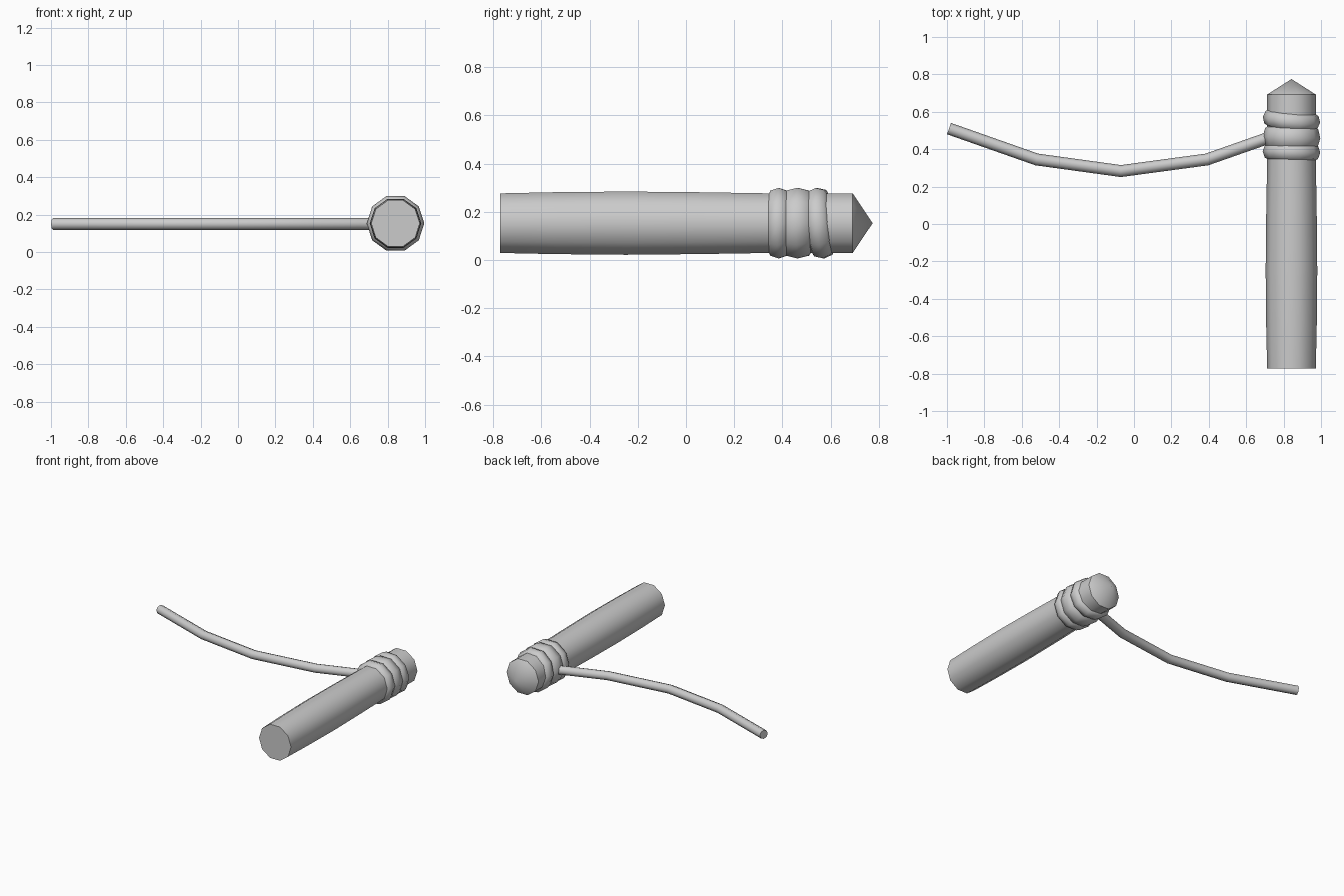
import bpy, bmesh, math
from mathutils import Matrix, Vector

cube = bpy.data.objects.get("Cube")
if cube:
    bpy.data.objects.remove(cube)

SIDES = 10
AXIS_X, AXIS_Z = 0.842, 0.153

grey = bpy.data.materials.new("plain grey")
grey.use_nodes = True
colour = (0.6, 0.6, 0.6, 1)
grey.diffuse_color = colour
grey.node_tree.nodes["Principled BSDF"].inputs["Base Color"].default_value = colour


def finish(obj, angle):
    """Give the part its colour and smooth shading with sharp edges kept."""
    obj.data.materials.clear()
    obj.data.materials.append(grey)
    bpy.ops.object.select_all(action='DESELECT')
    obj.select_set(True)
    bpy.context.view_layer.objects.active = obj
    bpy.ops.object.shade_smooth_by_angle(angle=math.radians(angle))


def lathe(name, profile, y=0.0, tilt_x=0.0, tilt_z=0.0, closed=False):
    """Turn (along, radius) points around the handle's long axis."""
    bm = bmesh.new()
    rings = []
    for along, r in profile:
        if r == 0:
            rings.append([bm.verts.new((0, along, 0))] * SIDES)
            continue
        angles = [math.tau * i / SIDES for i in range(SIDES)]
        rings.append([bm.verts.new((r * math.cos(a), along, r * math.sin(a)))
                      for a in angles])
    pairs = list(zip(rings, rings[1:]))
    if closed:
        pairs.append((rings[-1], rings[0]))
    for a, b in pairs:
        for i in range(SIDES):
            j = (i + 1) % SIDES
            bm.faces.new(dict.fromkeys((a[i], a[j], b[j], b[i])))
    if not closed:
        bm.faces.new(rings[0])
    bmesh.ops.recalc_face_normals(bm, faces=bm.faces)
    bm.transform(Matrix.Translation(Vector((AXIS_X, y, AXIS_Z)))
                 @ Matrix.Rotation(tilt_z, 4, 'Z')
                 @ Matrix.Rotation(tilt_x, 4, 'X'))
    mesh = bpy.data.meshes.new(name)
    bm.to_mesh(mesh)
    bm.free()
    obj = bpy.data.objects.new(name, mesh)
    bpy.context.collection.objects.link(obj)
    finish(obj, 50)


# Handle: slightly swollen rod with a pointed end
lathe("handle", [(-0.773, 0.13), (-0.55, 0.135), (-0.25, 0.138), (0.05, 0.135),
                 (0.35, 0.13), (0.692, 0.13), (0.775, 0)])

# Three wound bands near the pointed end, each with its own tilt
for name, y, half, tilt_x, tilt_z in (("lower_band", 0.385, 0.045, 0.0, -0.03),
                                      ("middle_band", 0.463, 0.062, 0.0, -0.03),
                                      ("upper_band", 0.557, 0.046, -0.1, -0.1)):
    lathe(name, [(-half, 0.118), (-0.75 * half, 0.142), (0, 0.154),
                 (0.75 * half, 0.142), (half, 0.118)],
          y, -tilt_x, tilt_z, closed=True)

# Cord: bent tube that runs from the bands out to the side
curve = bpy.data.curves.new("cord", 'CURVE')
curve.dimensions = '3D'
curve.bevel_depth = 0.032
curve.bevel_resolution = 2
curve.use_fill_caps = True
path = [(-0.989, 0.51), (-0.52, 0.345), (-0.07, 0.283), (0.39, 0.345), (0.76, 0.475)]
spline = curve.splines.new('POLY')
spline.points.add(len(path) - 1)
for point, (x, y) in zip(spline.points, path):
    point.co = (x, y, 0.15, 1)
cord = bpy.data.objects.new("cord", curve)
bpy.context.collection.objects.link(cord)
bpy.ops.object.select_all(action='DESELECT')
cord.select_set(True)
bpy.context.view_layer.objects.active = cord
bpy.ops.object.convert(target='MESH')
finish(bpy.context.object, 60)
